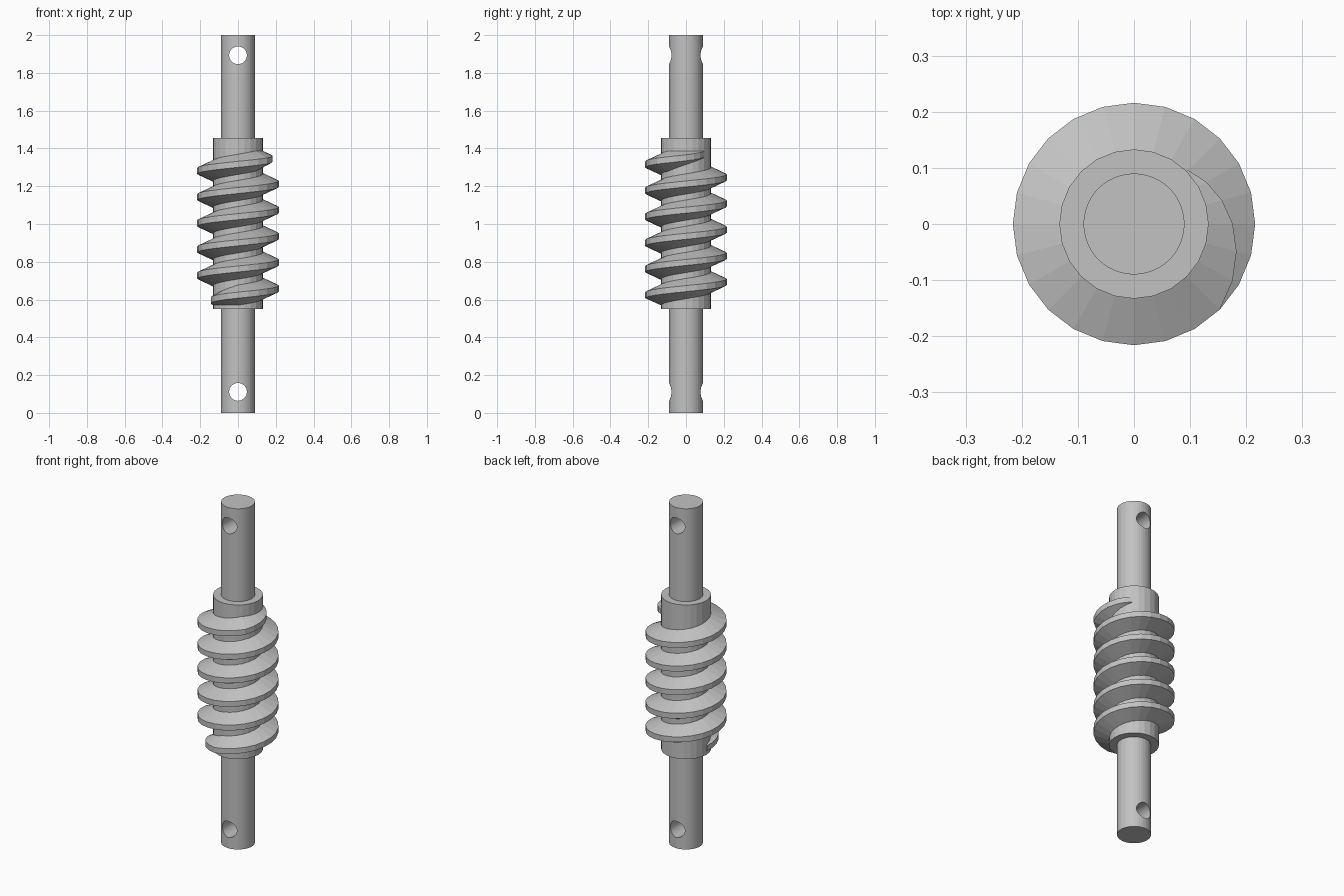
import bpy, bmesh, math

if "Cube" in bpy.data.objects:
    bpy.data.objects.remove(bpy.data.objects["Cube"], do_unlink=True)

steel = bpy.data.materials.new("grey_steel")
steel.use_nodes = True
colour = (0.54, 0.54, 0.54, 1)
steel.diffuse_color = colour
steel.node_tree.nodes["Principled BSDF"].inputs["Base Color"].default_value = colour


def cylinder(name, radius, z0, z1, sides):
    bpy.ops.mesh.primitive_cylinder_add(vertices=sides, radius=radius, depth=z1 - z0,
                                        location=(0, 0, (z0 + z1) / 2))
    ob = bpy.context.object
    ob.name = name
    ob.data.materials.append(steel)
    return ob


# Shaft with a cross hole near each end
shaft = cylinder("shaft", 0.09, 0, 2, 48)
for z in (0.111, 1.893):
    cutter = cylinder("hole_cutter", 0.047, z - 0.2, z + 0.2, 32)
    cutter.rotation_euler.x = math.pi / 2
    cutter.hide_render = True
    cut = shaft.modifiers.new("cross_hole", "BOOLEAN")
    cut.operation = "DIFFERENCE"
    cut.solver = "EXACT"
    cut.object = cutter
    bpy.context.view_layer.objects.active = shaft
    bpy.ops.object.modifier_apply(modifier=cut.name)
    bpy.data.objects.remove(cutter, do_unlink=True)

# Thick core that carries the thread
CORE = 0.133
cylinder("worm_core", CORE, 0.55, 1.455, 24)

# Right-handed thread: trapezoid section swept up a helix, fading at both ends
PITCH, CREST, LAND, SLOPE = 0.1385, 0.216, 0.016, 0.45
START, END, FADE, STEP = -180, 5 * 360 + 45, 90, 15
INNER = CORE - 0.015
bm = bmesh.new()
rings = []
for deg in range(START, END + 1, STEP):
    fade = min(1, (deg - START) / FADE, (END - deg) / FADE)
    outer = CORE + 0.003 + (CREST - CORE - 0.003) * fade
    root = LAND + (outer - INNER) * SLOPE
    z = 0.658 + PITCH * deg / 360
    a = math.radians(deg)
    section = ((INNER, -root), (outer, -LAND), (outer, LAND), (INNER, root))
    rings.append([bm.verts.new((r * math.cos(a), r * math.sin(a), z + h)) for r, h in section])
for low, high in zip(rings, rings[1:]):
    for i in range(4):
        j = (i + 1) % 4
        bm.faces.new((low[i], low[j], high[j], high[i]))
bm.faces.new(rings[0])
bm.faces.new(rings[-1])
bmesh.ops.recalc_face_normals(bm, faces=bm.faces)
mesh = bpy.data.meshes.new("worm_thread")
bm.to_mesh(mesh)
bm.free()
mesh.materials.append(steel)
bpy.context.collection.objects.link(bpy.data.objects.new("worm_thread", mesh))
